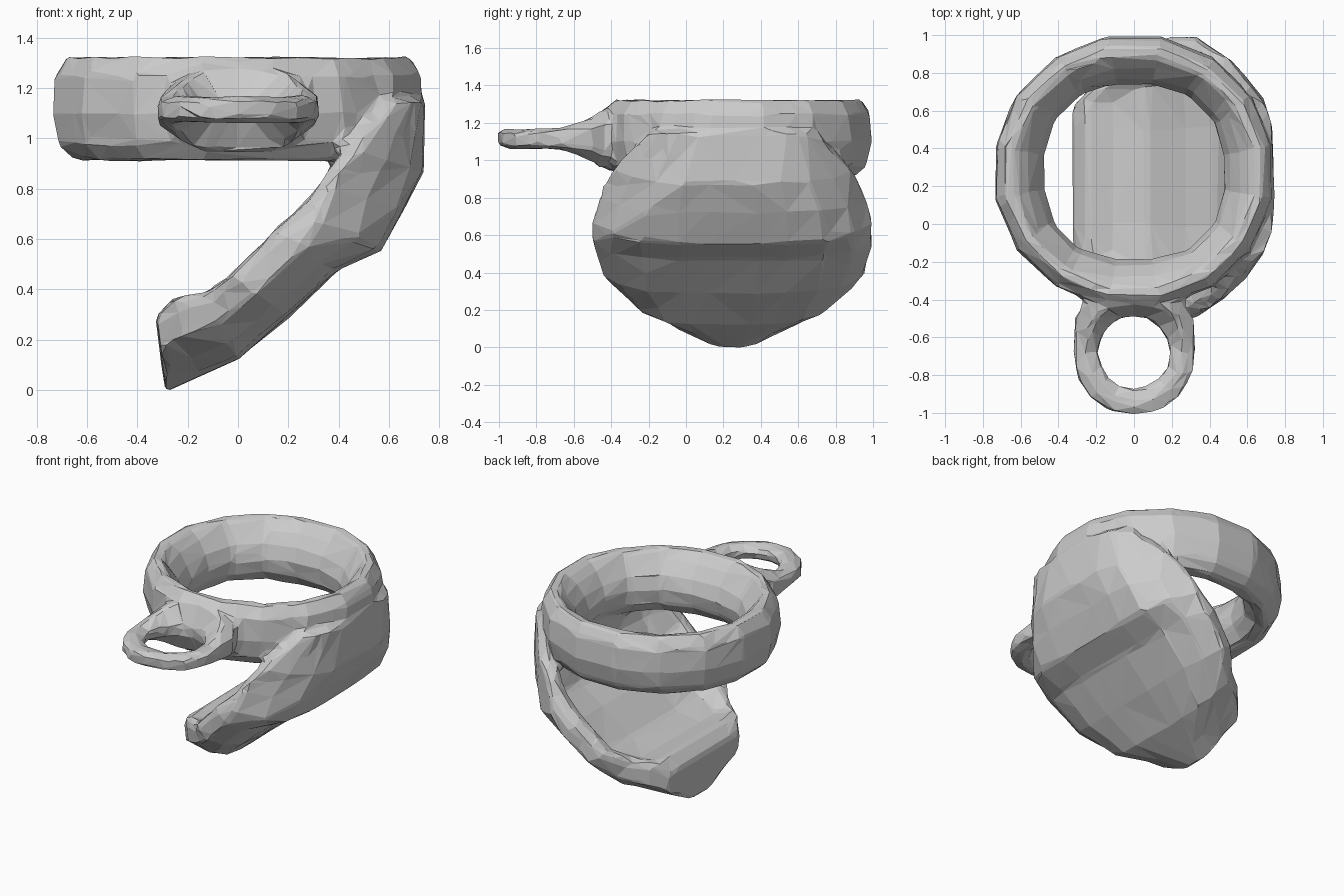
import bpy, math, random
from mathutils import Vector

if "Cube" in bpy.data.objects:
    bpy.data.objects.remove(bpy.data.objects["Cube"])

random.seed(4)
CY = 0.28  # y centre of ring and scoop


def make_loft(name, loops, closed):
    """Skin a list of equal-length point loops; close into a ring or cap the ends."""
    n, m = len(loops[0]), len(loops)
    verts = [p for loop in loops for p in loop]
    faces = []
    for i in range(m if closed else m - 1):
        a, b = i * n, ((i + 1) % m) * n
        for j in range(n):
            k = (j + 1) % n
            faces.append((a + j, a + k, b + k, b + j))
    if not closed:
        faces.append(tuple(reversed(range(n))))
        faces.append(tuple(range((m - 1) * n, m * n)))
    mesh = bpy.data.meshes.new(name)
    mesh.from_pydata(verts, [], faces)
    obj = bpy.data.objects.new(name, mesh)
    bpy.context.collection.objects.link(obj)
    bpy.context.view_layer.objects.active = obj
    bpy.ops.object.select_all(action='DESELECT')
    obj.select_set(True)
    bpy.ops.object.mode_set(mode='EDIT')
    bpy.ops.mesh.select_all(action='SELECT')
    bpy.ops.mesh.normals_make_consistent(inside=False)
    bpy.ops.object.mode_set(mode='OBJECT')
    return obj


# Thick ring: rounded band section swept round the centre
band = [(0.75, 1.10), (0.74, 1.25), (0.69, 1.325), (0.64, 1.32), (0.57, 1.26),
        (0.51, 1.18), (0.48, 1.09), (0.495, 1.0), (0.56, 0.92), (0.66, 0.91), (0.725, 0.98)]
loops = []
for i in range(16):
    a = 2 * math.pi * (i + 0.5) / 16
    # the hole is a little squarer than the outside
    sq = 0.03 * (1 - math.cos(4 * a)) / 2
    loops.append([((r + sq * (r < 0.6)) * math.cos(a),
                   CY - 0.005 + 0.975 * (r + sq * (r < 0.6)) * math.sin(a), z) for r, z in band])
ring = make_loft("ring_band", loops, True)

# Small hanging loop at the front, thickening where it meets the ring
loops = []
for i in range(16):
    a = 2 * math.pi * i / 16
    c, s = math.cos(a), math.sin(a)
    e = 0.6 if s > 0 else 0.95
    ox = 0.325 * math.copysign(abs(c) ** e, c)
    oy = -0.68 + 0.33 * math.copysign(abs(s) ** e, s)
    ix, iy = 0.19 * c, -0.68 + 0.195 * s
    mx, my = (ox + ix) / 2, (oy + iy) / 2
    grow = max(0, min(1, (my + 0.62) / 0.2))
    ho, hm = 0.035 + 0.08 * grow, 0.058 + 0.12 * grow
    zc = 1.115
    loops.append([(ox, oy, zc + ho), (mx, my, zc + hm), (ix, iy, zc + 0.03),
                  (ix, iy, zc - 0.03), (mx, my, zc - hm), (ox, oy, zc - ho)])
loop = make_loft("front_loop", loops, True)

# Slanted scoop: (upper x, z), (lower x, z), half width, floor height, underside width
stations = [
    (-0.33, 0.29, -0.29, -0.01, 0.38, 1.00, 0.40),
    (-0.25, 0.37, -0.18, 0.04, 0.48, 1.00, 0.60),
    (-0.13, 0.39, 0.00, 0.12, 0.58, 0.85, 0.95),
    (-0.03, 0.46, 0.20, 0.29, 0.70, 0.55, 1.00),
    (0.14, 0.63, 0.40, 0.48, 0.75, 0.48, 1.00),
    (0.29, 0.77, 0.57, 0.55, 0.75, 0.48, 1.00),
    (0.36, 0.88, 0.66, 0.72, 0.71, 0.52, 1.00),
    (0.44, 1.00, 0.74, 0.88, 0.63, 0.70, 1.00),
    (0.55, 1.15, 0.74, 1.15, 0.45, 0.80, 1.00),
]
loops = []
for ux, uz, lx, lz, hw, floor, under in stations:
    half = [(0.18 * under, 0.0), (0.4 * under, 0.01), (0.65 * under, 0.06),
            (0.86 * (1 + under) / 2, 0.24), (1.0, 0.55), (0.98, 0.85), (0.91, 1.0),
            (0.82, 0.97), (0.70, floor + 0.12 * (1 - floor)), (0.35, floor)]
    section = half + [(-v, t) for v, t in reversed(half)]
    pts = []
    for v, t in section:
        dy = v * hw
        x = lx + (ux - lx) * t
        # wrap the back of the scoop round the ring's outline
        x = min(x, 0.74, math.sqrt(max(0.1, 0.80 ** 2 - dy * dy)))
        pts.append((x, CY - 0.03 + dy, lz + (uz - lz) * t))
    loops.append(pts)
scoop = make_loft("slanted_scoop", loops, False)

# Fuse the parts into one faceted body
bpy.ops.object.select_all(action='DESELECT')
for o in (loop, scoop, ring):
    o.select_set(True)
bpy.context.view_layer.objects.active = ring
bpy.ops.object.join()
ring.name = "ring_with_scoop"
rem = ring.modifiers.new("fuse", 'REMESH')
rem.mode = 'VOXEL'
rem.voxel_size = 0.022
sm = ring.modifiers.new("soften", 'SMOOTH')
sm.iterations = 3
dec = ring.modifiers.new("facets", 'DECIMATE')
dec.ratio = 0.04
for m in ("fuse", "soften", "facets"):
    bpy.ops.object.modifier_apply(modifier=m)
bpy.ops.object.shade_flat()

# Slightly uneven facets, then stand it on z = 0
for v in ring.data.vertices:
    v.co += Vector([random.uniform(-0.005, 0.005) for _ in range(3)])
low = min(v.co.z for v in ring.data.vertices)
for v in ring.data.vertices:
    v.co.z -= low
